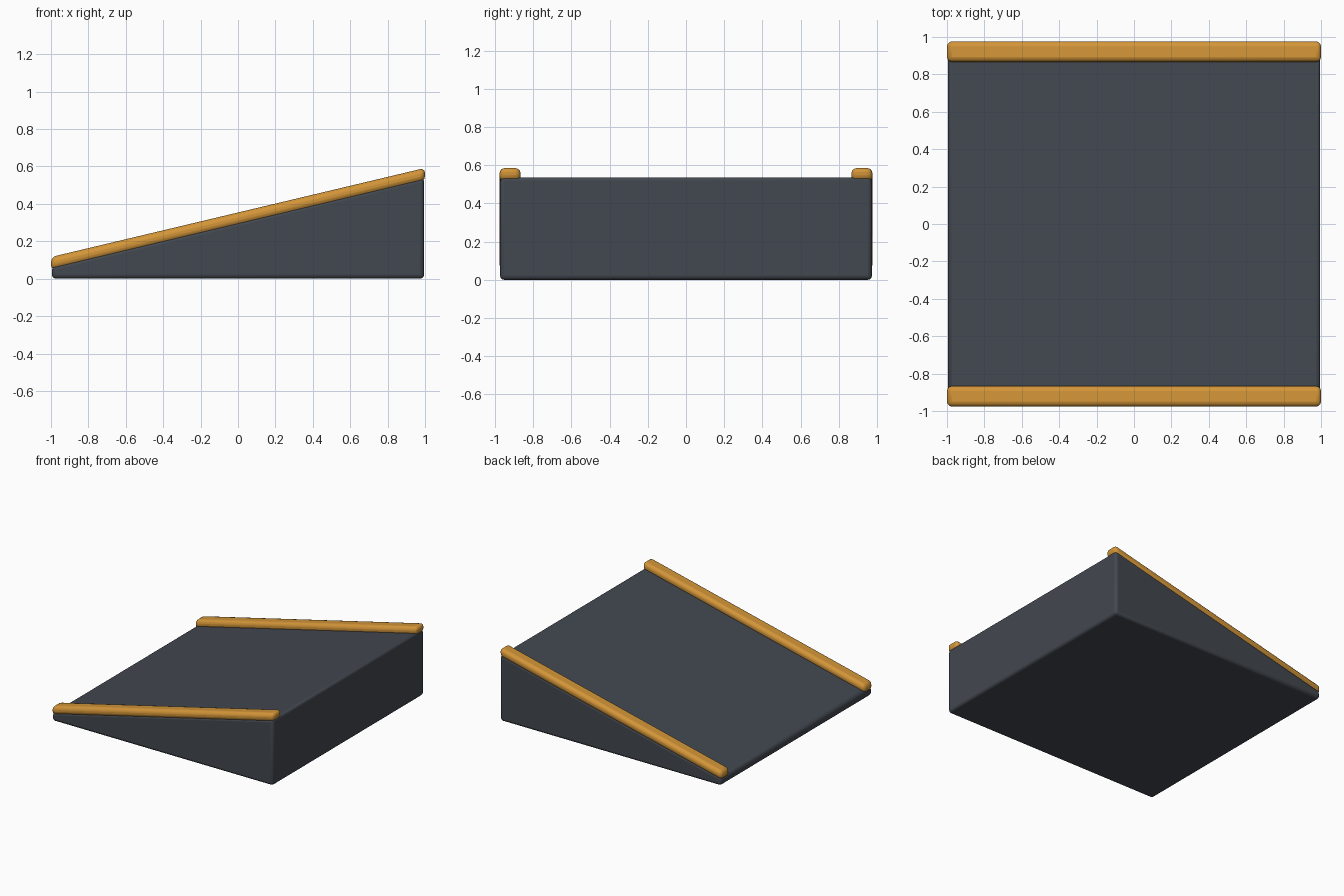
import bpy

if "Cube" in bpy.data.objects:
    bpy.data.objects.remove(bpy.data.objects["Cube"])


def material(name, color):
    m = bpy.data.materials.new(name)
    m.diffuse_color = color
    m.use_nodes = True
    m.node_tree.nodes["Principled BSDF"].inputs["Base Color"].default_value = m.diffuse_color
    return m


def extruded_profile(name, profile, y0, y1, bevel, segments, mat):
    """Extrude an x-z profile from y0 to y1 and round its edges."""
    n = len(profile)
    verts = [(x, y, z) for y in (y0, y1) for x, z in profile]
    faces = [tuple(range(n)), tuple(reversed(range(n, 2 * n)))]
    faces += [(i, i + n, (i + 1) % n + n, (i + 1) % n) for i in range(n)]
    mesh = bpy.data.meshes.new(name)
    mesh.from_pydata(verts, [], faces)
    mesh.materials.append(mat)
    ob = bpy.data.objects.new(name, mesh)
    bpy.context.collection.objects.link(ob)
    mod = ob.modifiers.new("rounded_edges", 'BEVEL')
    mod.width = bevel
    mod.segments = segments
    mod.limit_method = 'NONE'
    bpy.ops.object.select_all(action='DESELECT')
    bpy.context.view_layer.objects.active = ob
    ob.select_set(True)
    bpy.ops.object.shade_smooth_by_angle()
    return ob


slate = material("slate", (0.055, 0.065, 0.08, 1))
amber = material("amber", (0.65, 0.30, 0.04, 1))

# Wedge body
wedge = [(-0.995, 0.0), (0.995, 0.0), (0.995, 0.541), (-0.995, 0.067)]
extruded_profile("ramp_body", wedge, -0.974, 0.974, 0.022, 3, slate)

# Side rails following the slope, with vertical ends
rail = [(-1.0, 0.046), (1.0, 0.522), (1.0, 0.592), (-1.0, 0.116)]
for side, y0, y1 in (("front", -0.977, -0.866), ("back", 0.866, 0.977)):
    extruded_profile(side + "_rail", rail, y0, y1, 0.028, 3, amber)
